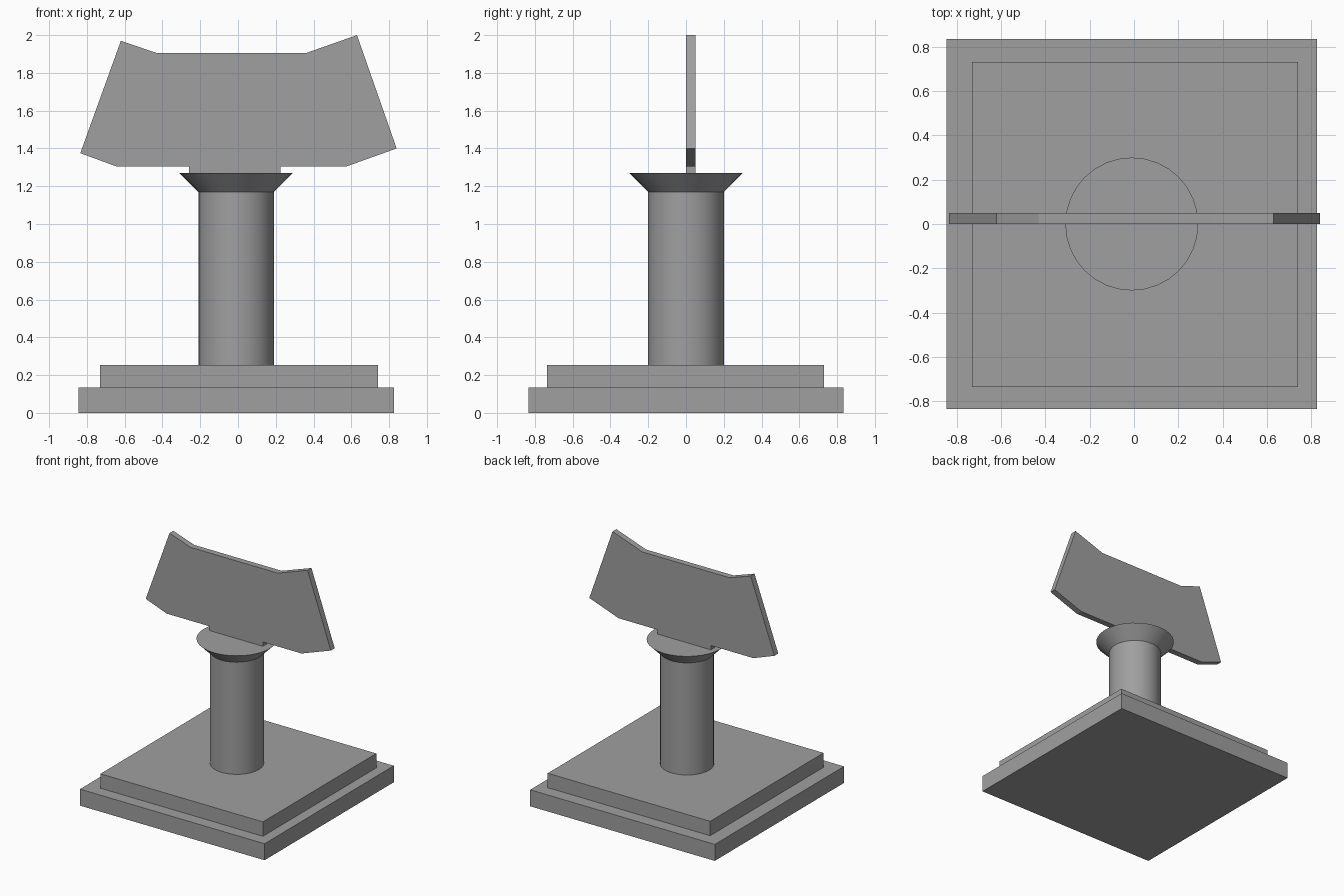
import bpy, bmesh, math

if "Cube" in bpy.data.objects:
    bpy.data.objects.remove(bpy.data.objects["Cube"])

grey = bpy.data.materials.new("stone_grey")
grey.diffuse_color = (0.35, 0.35, 0.35, 1)
grey.use_nodes = True
grey.node_tree.nodes["Principled BSDF"].inputs["Base Color"].default_value = grey.diffuse_color


def finish(name, bm):
    bmesh.ops.recalc_face_normals(bm, faces=bm.faces)
    mesh = bpy.data.meshes.new(name)
    bm.to_mesh(mesh)
    bm.free()
    mesh.materials.append(grey)
    obj = bpy.data.objects.new(name, mesh)
    bpy.context.collection.objects.link(obj)
    return obj


def box(name, lo, hi):
    bm = bmesh.new()
    bmesh.ops.create_cube(bm, size=1)
    for v in bm.verts:
        v.co = [(a + b) / 2 + c * (b - a) for a, b, c in zip(lo, hi, v.co)]
    return finish(name, bm)


def lathe(name, profile, cx, sides=32):
    """Closed solid of revolution from (radius, z) points."""
    bm = bmesh.new()
    rings = []
    for r, z in profile:
        rings.append([bm.verts.new((cx + r * math.cos(2 * math.pi * i / sides),
                                    r * math.sin(2 * math.pi * i / sides), z))
                      for i in range(sides)])
    for a, b in zip(rings, rings[1:]):
        for i in range(sides):
            j = (i + 1) % sides
            bm.faces.new((a[i], a[j], b[j], b[i]))
    bm.faces.new(rings[0])
    bm.faces.new(rings[-1])
    obj = finish(name, bm)
    bpy.ops.object.select_all(action='DESELECT')
    obj.select_set(True)
    bpy.context.view_layer.objects.active = obj
    bpy.ops.object.shade_smooth_by_angle(angle=math.radians(30))
    return obj


# Stepped square base
box("base_slab", (-0.845, -0.835, 0), (0.825, 0.835, 0.135))
box("base_step", (-0.73, -0.735, 0.135), (0.74, 0.73, 0.253))

# Round column with flared capital
lathe("column", [(0.2, 0.253), (0.2, 1.17), (0.3, 1.27)], -0.01)

# Flat sign board with flared ends and a foot tab
outline = [(-0.62, 1.97), (-0.43, 1.905), (0.36, 1.905), (0.63, 2.0),
           (0.84, 1.4), (0.575, 1.305), (0.225, 1.305), (0.225, 1.27),
           (-0.26, 1.27), (-0.26, 1.305), (-0.645, 1.305), (-0.835, 1.375)]
bm = bmesh.new()
face = bm.faces.new([bm.verts.new((x, 0, z)) for x, z in outline])
ext = bmesh.ops.extrude_face_region(bm, geom=[face])
bmesh.ops.translate(bm, vec=(0, 0.05, 0),
                    verts=[g for g in ext["geom"] if isinstance(g, bmesh.types.BMVert)])
finish("sign_board", bm)
